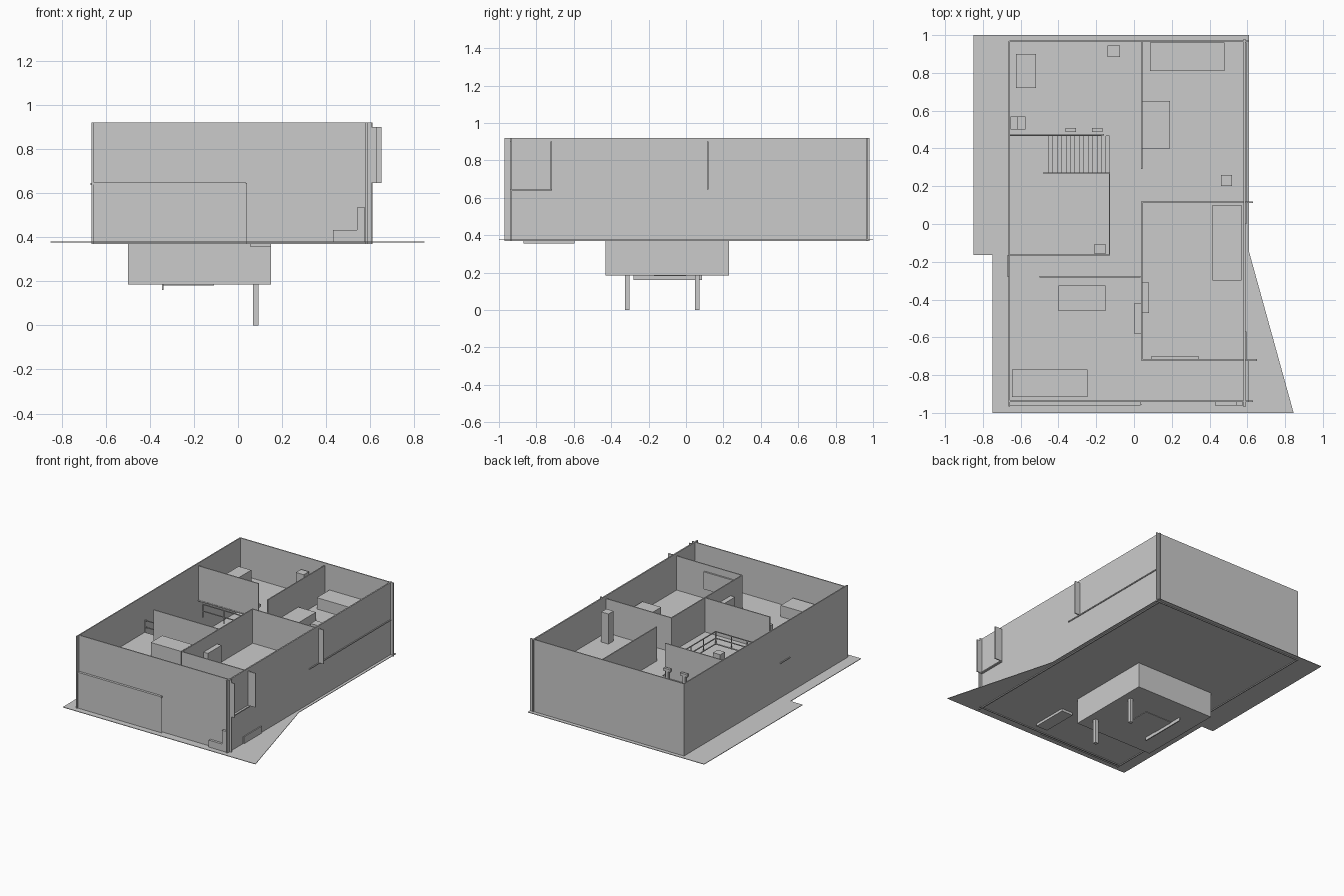
import bpy, bmesh

if "Cube" in bpy.data.objects:
    bpy.data.objects.remove(bpy.data.objects["Cube"])

GROUND, FLOOR, TOP, ROOM = 0.38, 0.645, 0.92, 0.90


def box(name, x0, x1, y0, y1, z0, z1):
    bm = bmesh.new()
    bmesh.ops.create_cube(bm, size=1)
    for v in bm.verts:
        v.co = ((x0 + x1) / 2 + v.co.x * (x1 - x0),
                (y0 + y1) / 2 + v.co.y * (y1 - y0),
                (z0 + z1) / 2 + v.co.z * (z1 - z0))
    return finish(name, bm)


def finish(name, bm):
    me = bpy.data.meshes.new(name)
    bm.to_mesh(me)
    bm.free()
    ob = bpy.data.objects.new(name, me)
    bpy.context.collection.objects.link(ob)
    return ob


def wall_x(name, x0, x1, y, z0=FLOOR, z1=ROOM, t=0.008):
    return box(name, x0, x1, y - t / 2, y + t / 2, z0, z1)


def wall_y(name, y0, y1, x, z0=FLOOR, z1=ROOM, t=0.008):
    return box(name, x - t / 2, x + t / 2, y0, y1, z0, z1)


# ground slab with its angled drive
bm = bmesh.new()
outline = [(-0.85, 1), (-0.85, -0.165), (-0.75, -0.165), (-0.75, -1),
           (0.845, -1), (0.61, -0.15), (0.61, 1)]
face = bm.faces.new([bm.verts.new((x, y, GROUND - 0.004)) for x, y in outline])
ext = bmesh.ops.extrude_face_region(bm, geom=[face])
for v in ext["geom"]:
    if isinstance(v, bmesh.types.BMVert):
        v.co.z = GROUND
bmesh.ops.recalc_face_normals(bm, faces=bm.faces)
finish("ground_slab", bm)

# outer walls, both storeys
wall_y("left_wall", -0.965, 0.97, -0.66, 0.37, TOP)
wall_x("back_wall", -0.66, 0.61, 0.968, 0.37, TOP)
wall_x("front_wall", -0.66, 0.605, -0.938, 0.37, TOP)
wall_y("right_wall", -0.97, 0.98, 0.584, 0.37, TOP, 0.010)
wall_x("front_wall_end", 0.58, 0.63, -0.938)
wall_x("front_lower_cladding", -0.66, 0.04, -0.955, 0.37, FLOOR, 0.004)
box("front_ledge", -0.66, 0.035, -0.96, -0.938, 0.64, 0.65)

# upper floor around the stair well
hx0, hx1, hy0, hy1 = -0.655, -0.13, -0.165, 0.465
for name, x0, x1, y0, y1 in [
        ("upper_floor_front", -0.66, 0.582, -0.938, -0.28),
        ("upper_floor_landing", -0.67, hx1, -0.28, hy0),
        ("upper_floor_right", hx1, 0.582, -0.28, hy1),
        ("upper_floor_back", -0.66, 0.582, hy1, 0.966),
        ("floor_edge_back", 0.58, 0.595, 0.0, 0.96),
        ("floor_edge_front", 0.58, 0.605, -0.94, -0.72)]:
    box(name, x0, x1, y0, y1, FLOOR - 0.008, FLOOR)

# upper storey room walls
wall_y("hall_wall_back", 0.29, 0.97, 0.04)
wall_y("hall_wall_front", -0.72, 0.12, 0.04)
wall_x("bedroom_wall_middle", 0.04, 0.63, 0.115)
wall_x("bedroom_wall_front", 0.04, 0.65, -0.72)
wall_x("stair_wall_back", -0.66, -0.16, 0.472)
wall_x("stair_wall_front", -0.50, 0.035, -0.28)

# stairs from ground to upper floor
steps = 13
for i in range(steps):
    x = -0.455 + i * 0.0235
    z = GROUND + (FLOOR - GROUND) * (i + 1) / steps
    box("stair_step", x, x + 0.0235, 0.27, 0.465, z - 0.02, z)


# railings round the stair well
def railing(name, a, b, n):
    (ax, ay), (bx, by) = a, b
    r = 0.003
    for z in (0.685, 0.735):
        box(name + "_rail", min(ax, bx) - r, max(ax, bx) + r,
            min(ay, by) - r, max(ay, by) + r, z - r, z + r)
    for i in range(n + 1):
        x, y = ax + (bx - ax) * i / n, ay + (by - ay) * i / n
        box(name + "_post", x - r, x + r, y - r, y + r, FLOOR - 0.008, 0.735)


railing("stair_railing", (-0.48, 0.27), (-0.13, 0.27), 2)
railing("side_railing", (-0.13, 0.27), (-0.13, -0.165), 3)
railing("front_railing", (-0.13, -0.165), (-0.655, -0.165), 4)

# furniture on the upper floor: x0, x1, y0, y1, top
for name, x0, x1, y0, y1, top in [
        ("bed_front", -0.645, -0.245, -0.915, -0.77, 0.73),
        ("sofa", -0.40, -0.15, -0.46, -0.325, 0.75),
        ("bed_back", 0.085, 0.48, 0.81, 0.96, 0.73),
        ("bed_side", 0.045, 0.19, 0.40, 0.65, 0.71),
        ("long_desk", 0.415, 0.57, -0.30, 0.10, 0.72),
        ("bath_cabinet", -0.625, -0.52, 0.72, 0.90, 0.74),
        ("small_cabinet_a", -0.655, -0.615, 0.50, 0.57, 0.72),
        ("small_cabinet_b", -0.615, -0.575, 0.50, 0.57, 0.70),
        ("shower_column", -0.14, -0.075, 0.885, 0.945, 0.83),
        ("tall_cupboard", 0.46, 0.52, 0.20, 0.26, 0.87),
        ("bookcase_left", 0.0, 0.036, -0.58, -0.42, 0.80),
        ("bookcase_right", 0.044, 0.08, -0.47, -0.31, 0.80)]:
    box(name, x0, x1, y0, y1, FLOOR, top)
wall_x("wall_screen", 0.09, 0.345, -0.708, 0.72, 0.85, 0.012)
box("stairwell_cabinet", -0.21, -0.15, -0.16, -0.105, GROUND, 0.605)

# pair of basins on stems behind the stair wall
for x in (-0.335, -0.195):
    box("basin", x - 0.028, x + 0.028, 0.488, 0.508, 0.71, 0.73)
    box("basin_stem", x - 0.01, x + 0.01, 0.488, 0.504, FLOOR, 0.71)

# entrance steps and planter against the front right corner
box("entrance_step_low", 0.43, 0.545, -0.96, -0.942, GROUND, 0.432)
box("entrance_step_high", 0.54, 0.577, -0.96, -0.942, GROUND, 0.535)
box("side_step", 0.585, 0.596, -0.78, -0.57, GROUND, 0.432)

# basement block, its columns and the trims under it
box("basement", -0.50, 0.15, -0.43, 0.23, 0.185, GROUND - 0.004)
for y in (-0.315, 0.06):
    box("basement_column", 0.068, 0.094, y - 0.012, y + 0.012, 0, 0.186)
box("basement_beam", -0.345, -0.337, -0.28, 0.085, 0.16, 0.186)
box("basement_plate", -0.34, -0.11, -0.17, 0.0, 0.182, 0.186)
box("front_footing", 0.055, 0.15, -0.87, -0.595, 0.357, GROUND - 0.004)
